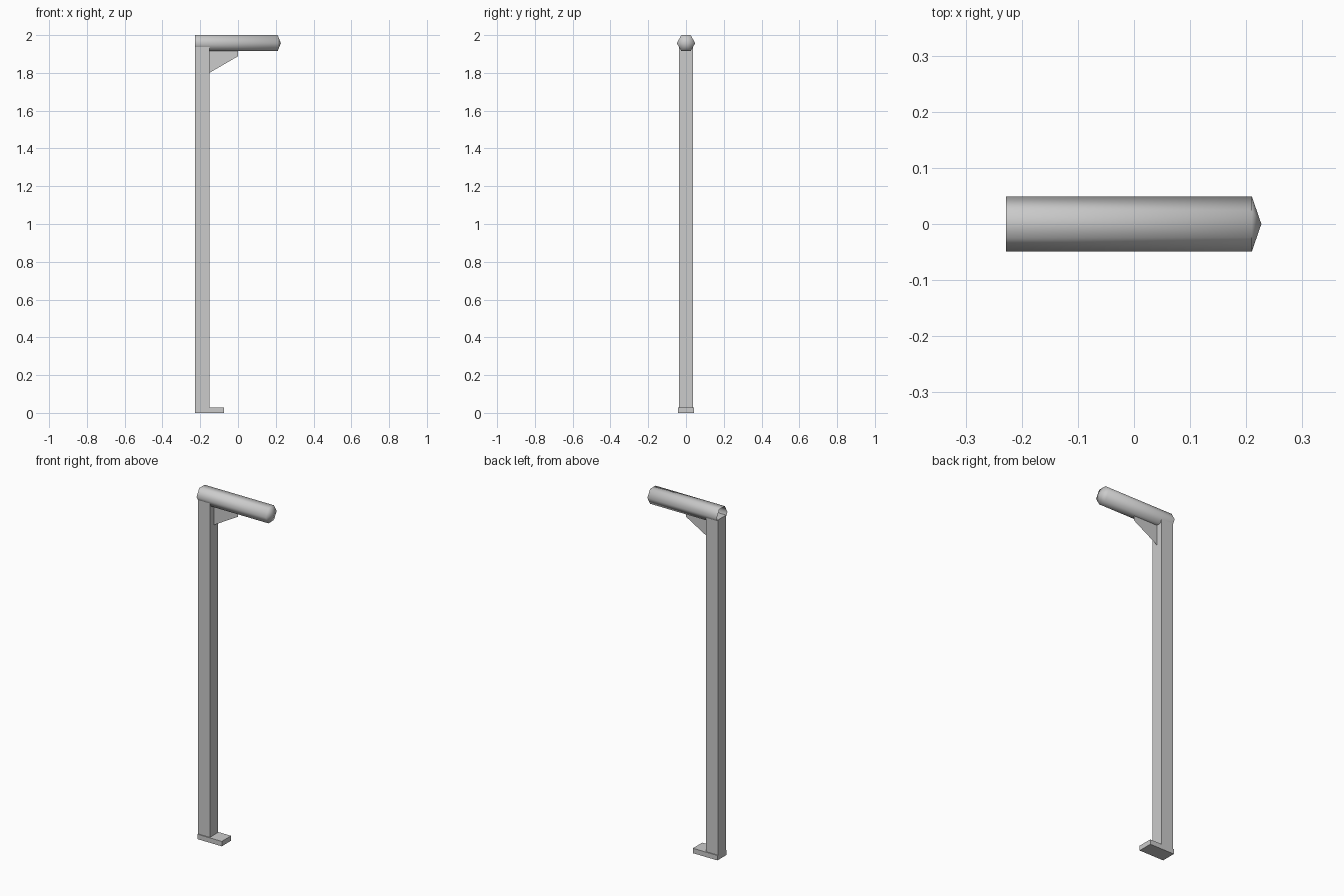
import bpy, bmesh, math
from mathutils import Matrix

cube = bpy.data.objects.get("Cube")
if cube:
    bpy.data.objects.remove(cube, do_unlink=True)

GREY = (0.6, 0.6, 0.6, 1.0)
mat = bpy.data.materials.new("plain grey")
mat.use_nodes = True
mat.diffuse_color = GREY
mat.node_tree.nodes["Principled BSDF"].inputs["Base Color"].default_value = GREY

BACK = -0.228   # shared rear plane of post, foot and tube


def add_object(name, bm, smooth=False):
    bmesh.ops.recalc_face_normals(bm, faces=bm.faces)
    for f in bm.faces:
        f.smooth = smooth
    mesh = bpy.data.meshes.new(name)
    bm.to_mesh(mesh)
    bm.free()
    mesh.materials.append(mat)
    obj = bpy.data.objects.new(name, mesh)
    bpy.context.collection.objects.link(obj)
    return obj


def add_box(name, x0, x1, half_y, z0, z1):
    bm = bmesh.new()
    place = Matrix.Translation(((x0 + x1) / 2, 0, (z0 + z1) / 2))
    scale = Matrix.Diagonal((x1 - x0, 2 * half_y, z1 - z0, 1))
    bmesh.ops.create_cube(bm, size=1, matrix=place @ scale)
    return add_object(name, bm)


# Upright and foot
add_box("post", BACK, -0.152, 0.037, 0.0, 1.944)
add_box("foot_plate", BACK, -0.073, 0.042, 0.0, 0.028)

# Thin triangular bracket under the tube
bm = bmesh.new()
outline = [(-0.152, 1.8), (0.0, 1.888), (0.0, 1.92), (-0.152, 1.92)]
bm.faces.new([bm.verts.new((x, 0, z)) for x, z in outline])
add_object("bracket", bm)

# Six-sided tube, open at the rear, pointed at the tip
bm = bmesh.new()
R = 0.049
ZC = 2 - R * math.sin(math.pi / 3)


def ring(x):
    angles = [i * math.pi / 3 for i in range(6)]
    return [bm.verts.new((x, R * math.cos(a), ZC + R * math.sin(a))) for a in angles]


rear, front = ring(BACK), ring(0.21)
tip = bm.verts.new((0.227, 0, ZC))
for i in range(6):
    j = (i + 1) % 6
    bm.faces.new((rear[i], rear[j], front[j], front[i]))
    bm.faces.new((front[i], front[j], tip))
add_object("lamp_tube", bm, smooth=True)
